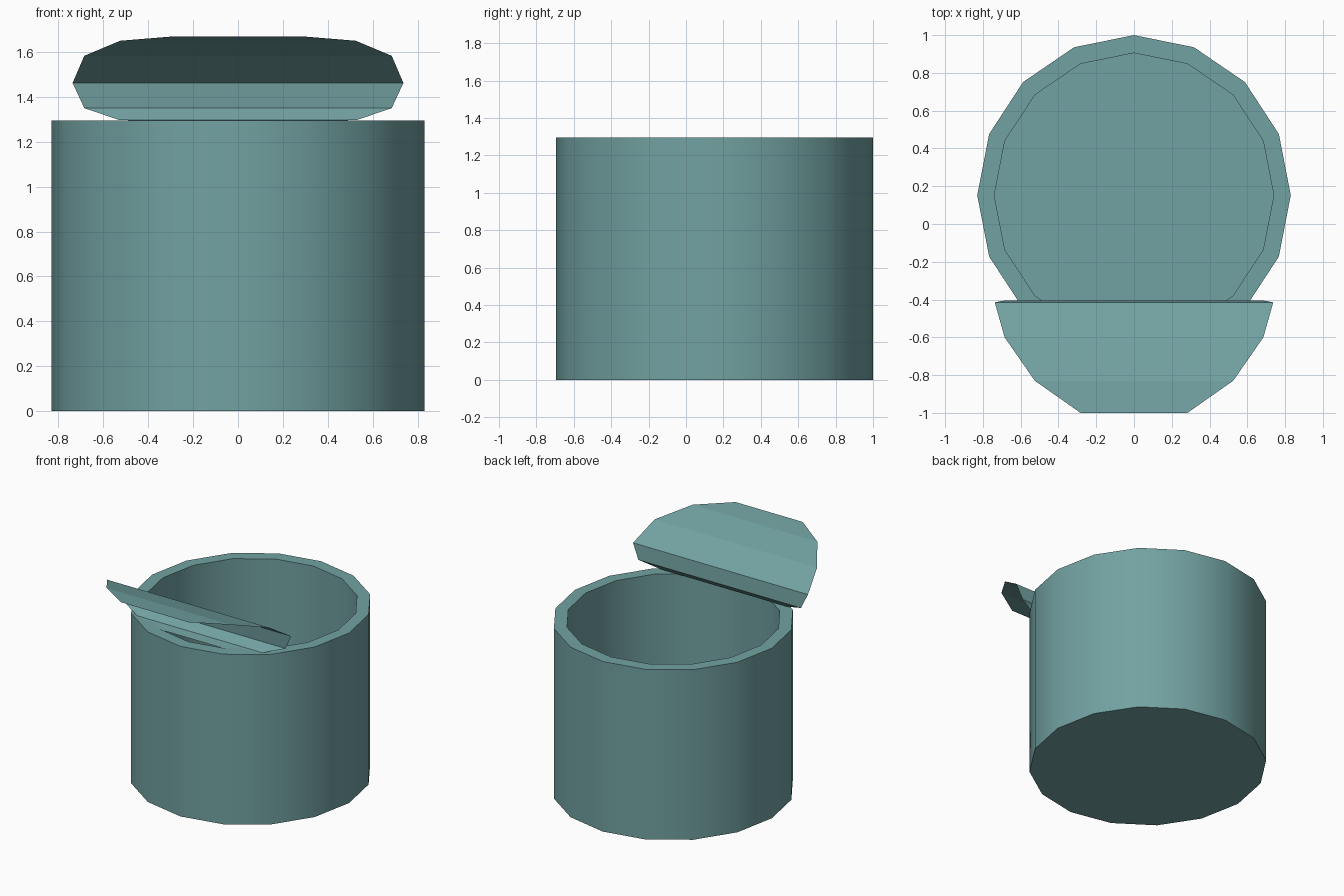
import bpy, bmesh, math

if "Cube" in bpy.data.objects:
    bpy.data.objects.remove(bpy.data.objects["Cube"])

SIDES = 16
CY = 0.152      # centre of the pot in y
TOP = 1.295     # rim height
FLOOR = 0.1     # inside floor height

teal = bpy.data.materials.new("teal")
teal.diffuse_color = (0.17, 0.36, 0.36, 1)
teal.use_nodes = True
teal.node_tree.nodes["Principled BSDF"].inputs["Base Color"].default_value = teal.diffuse_color


def ring(bm, rx, ry, z):
    angles = [2 * math.pi * i / SIDES for i in range(SIDES)]
    return [bm.verts.new((rx * math.cos(a), CY + ry * math.sin(a), z)) for a in angles]


def finish(bm, name):
    mesh = bpy.data.meshes.new(name)
    bm.to_mesh(mesh)
    bm.free()
    mesh.materials.append(teal)
    obj = bpy.data.objects.new(name, mesh)
    bpy.context.collection.objects.link(obj)
    return obj


# Pot: outer wall, flat rim, inner wall and floor
bm = bmesh.new()
rings = [ring(bm, 0.83, 0.848, 0), ring(bm, 0.83, 0.848, TOP),
         ring(bm, 0.74, 0.753, TOP), ring(bm, 0.74, 0.753, FLOOR)]
for a, b in zip(rings, rings[1:]):
    for i in range(SIDES):
        j = (i + 1) % SIDES
        bm.faces.new((a[i], a[j], b[j], b[i]))
bm.faces.new(rings[0][::-1])
bm.faces.new(rings[-1])
pot = finish(bm, "pot_body")
bpy.context.view_layer.objects.active = pot
pot.select_set(True)
bpy.ops.object.shade_smooth_by_angle(angle=math.radians(30))

# Lid: thin sheet bent open, as rows of (half width, y, z)
rows = [(0.285, -0.543, 1.29), (0.53, -0.46, 1.297), (0.685, -0.405, 1.35),
        (0.737, -0.415, 1.462), (0.685, -0.6, 1.583), (0.525, -0.83, 1.65),
        (0.283, -1.0, 1.67)]
bm = bmesh.new()
pairs = [(bm.verts.new((-w, y, z)), bm.verts.new((w, y, z))) for w, y, z in rows]
for (a, b), (c, d) in zip(pairs, pairs[1:]):
    bm.faces.new((a, c, d, b))
finish(bm, "open_lid")
